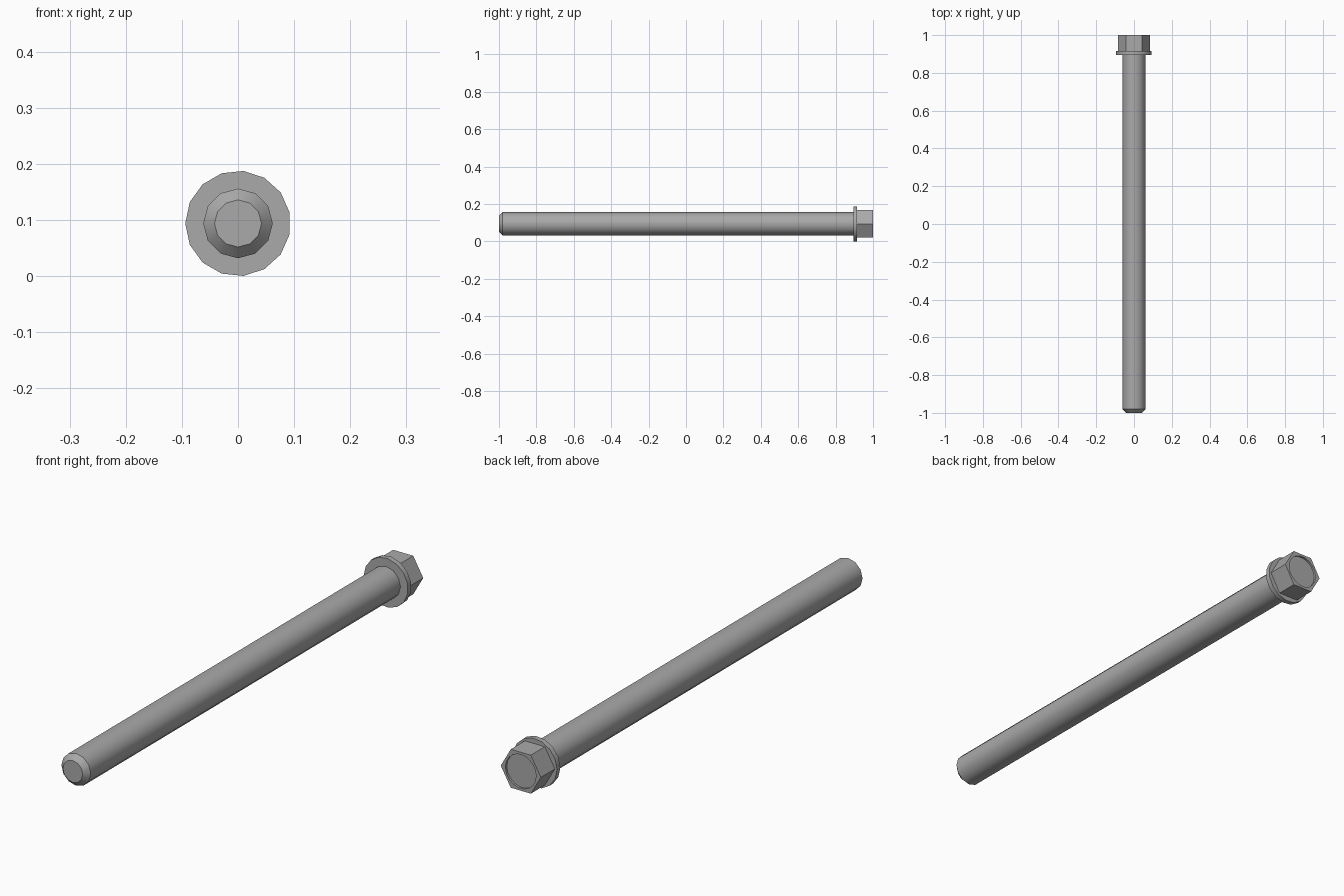
import bpy, bmesh, math

if "Cube" in bpy.data.objects:
    bpy.data.objects.remove(bpy.data.objects["Cube"], do_unlink=True)

AXIS_Z = 0.094

steel = bpy.data.materials.new("grey steel")
steel.use_nodes = True
GREY = (0.4, 0.4, 0.4, 1)
steel.diffuse_color = GREY
steel.node_tree.nodes["Principled BSDF"].inputs["Base Color"].default_value = GREY


def add_ring(bm, radius, y, sides):
    """Ring of vertices around the bolt axis, starting on the -x side."""
    angles = [math.pi + math.tau * i / sides for i in range(sides)]
    return [bm.verts.new((radius * math.cos(a), y, AXIS_Z + radius * math.sin(a)))
            for a in angles]


def turned_part(name, profile, sides, end_hole=None):
    """Sweep (radius, y) steps around the axis; end_hole = (radius, depth, sides)."""
    bm = bmesh.new()
    rings = [add_ring(bm, r, y, sides) for r, y in profile]
    for a, b in zip(rings, rings[1:]):
        for i in range(sides):
            j = (i + 1) % sides
            bm.faces.new((a[i], a[j], b[j], b[i]))
    bm.faces.new(rings[0])
    if end_hole:
        radius, depth, count = end_hole
        y = profile[-1][1]
        rim = add_ring(bm, radius, y, count)
        floor = add_ring(bm, radius, y - depth, count)
        step = count // sides
        for i in range(count):
            j = (i + 1) % count
            bm.faces.new((rim[i], rim[j], floor[j], floor[i]))
        # flat rim between the outer corners and the round hole
        for k in range(sides):
            arc = [rim[(k * step + n) % count] for n in range(step + 1)]
            bm.faces.new([rings[-1][(k + 1) % sides], rings[-1][k]] + arc)
        bm.faces.new(floor)
    else:
        bm.faces.new(rings[-1])
    bmesh.ops.recalc_face_normals(bm, faces=bm.faces)
    mesh = bpy.data.meshes.new(name)
    bm.to_mesh(mesh)
    bm.free()
    mesh.materials.append(steel)
    obj = bpy.data.objects.new(name, mesh)
    bpy.context.collection.objects.link(obj)
    bpy.ops.object.select_all(action="DESELECT")
    obj.select_set(True)
    bpy.context.view_layer.objects.active = obj
    bpy.ops.object.shade_smooth_by_angle(angle=math.radians(35))
    return obj


# Shaft with a chamfered tip
turned_part("shaft", [(0.042, -1.0), (0.062, -0.98), (0.062, 0.9)], 12)
# Washer flange under the head
turned_part("flange", [(0.094, 0.895), (0.094, 0.915)], 15)
# Hexagonal head with a shallow round recess
turned_part("hex_head", [(0.085, 0.91), (0.085, 1.0)], 6, end_hole=(0.065, 0.008, 18))
